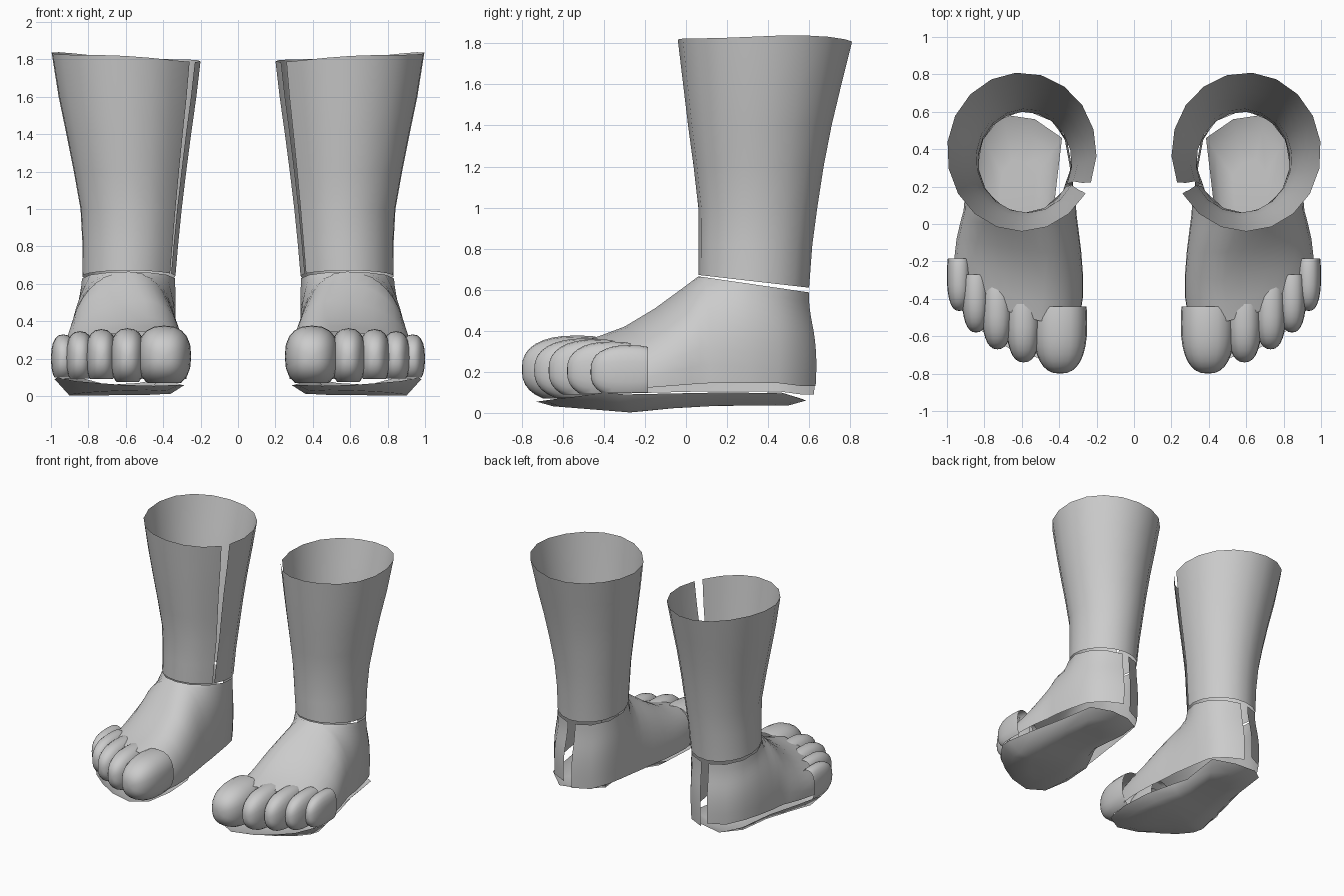
import bpy, bmesh, math
from mathutils import Vector

if "Cube" in bpy.data.objects:
    bpy.data.objects.remove(bpy.data.objects["Cube"])

grey = bpy.data.materials.new("clay_grey")
grey.diffuse_color = (0.6, 0.6, 0.6, 1)
grey.use_nodes = True
grey.node_tree.nodes["Principled BSDF"].inputs["Base Color"].default_value = grey.diffuse_color


def finish(bm, name, face_down=False):
    """Turn a bmesh into a smooth object, mirrored to the other side."""
    bmesh.ops.remove_doubles(bm, verts=bm.verts, dist=0.0005)
    bmesh.ops.recalc_face_normals(bm, faces=bm.faces)
    if face_down and sum(f.normal.z * f.calc_area() for f in bm.faces) > 0:
        bmesh.ops.reverse_faces(bm, faces=bm.faces)
    for f in bm.faces:
        f.smooth = True
    me = bpy.data.meshes.new(name)
    bm.to_mesh(me)
    bm.free()
    me.materials.append(grey)
    ob = bpy.data.objects.new(name, me)
    bpy.context.collection.objects.link(ob)
    mirror = ob.modifiers.new("other_side", 'MIRROR')
    mirror.use_mirror_merge = False
    return ob


def loft(bm, rows, closed=False):
    """Bridge rows of points with quads."""
    vs = [[bm.verts.new(p) for p in row] for row in rows]
    for a, b in zip(vs, vs[1:]):
        n = len(a)
        for i in range(n if closed else n - 1):
            j = (i + 1) % n
            bm.faces.new((a[i], a[j], b[j], b[i]))
    return vs


# Leg: flared open tube with a narrow slit on the inner side
LEVELS = [  # z, centre x, centre y, radius x, radius y, slit half angle
    (0.64, 0.583, 0.330, 0.250, 0.270, 1.5),
    (0.82, 0.576, 0.338, 0.258, 0.278, 1.8),
    (1.00, 0.572, 0.350, 0.272, 0.290, 2.2),
    (1.20, 0.578, 0.354, 0.302, 0.317, 2.8),
    (1.40, 0.585, 0.360, 0.335, 0.350, 3.4),
    (1.60, 0.592, 0.372, 0.370, 0.386, 4.0),
    (1.81, 0.600, 0.385, 0.400, 0.425, 4.5)]
SEG = 18
rows = []
for k, (z, cx, cy, rx, ry, gap) in enumerate(LEVELS):
    row = []
    for i in range(SEG + 1):
        a = math.radians(207 + gap + (360 - 2 * gap) * i / SEG)
        x, y = cx + rx * math.cos(a), cy + ry * math.sin(a)
        zz = z
        if k == 0:                      # lower rim drops towards the back
            zz = 0.672 - 0.115 * (y - 0.06)
        elif k == len(LEVELS) - 1:      # slightly wavy upper rim
            zz = 1.79 + 0.045 * (x - 0.2) / 0.8 + 0.006 * math.sin(3 * a)
        row.append((x, y, zz))
    rows.append(row)
bm = bmesh.new()
loft(bm, rows)
finish(bm, "leg")

# Foot shell: curved ribs from the instep crest and ankle rim to the lower edge
CREST = [(0.50, -0.52, 0.345), (0.49, -0.42, 0.375), (0.48, -0.30, 0.42),
         (0.50, -0.15, 0.51), (0.55, -0.02, 0.605), (0.585, 0.06, 0.665)]
INNER = [(0.27, -0.50), (0.255, -0.40), (0.255, -0.28),
         (0.265, -0.15), (0.28, -0.03), (0.29, 0.05)]
OUTER = [(0.965, -0.38), (0.99, -0.31), (0.985, -0.20),
         (0.97, -0.08), (0.945, 0.02), (0.93, 0.07)]
HEEL_IN = [(245, 0.295, 0.11), (215, 0.31, 0.20), (185, 0.33, 0.33),
           (155, 0.355, 0.46), (125, 0.43, 0.575), (97, 0.565, 0.640)]
HEEL_OUT = [(-65, 0.925, 0.12), (-35, 0.915, 0.20), (-5, 0.89, 0.32),
            (25, 0.85, 0.46), (55, 0.76, 0.585), (83, 0.63, 0.648)]


def rib(top, low, spread, steps=10):
    """Bezier rib; spread is how far it runs outwards before dropping."""
    t0, p3 = Vector(top), Vector(low)
    dz = t0.z - p3.z
    p1 = t0 + Vector(((p3.x - t0.x) * spread, (p3.y - t0.y) * spread,
                      -0.35 * dz * (1 - spread / 0.6)))
    p2 = p3 + Vector((0, 0, 0.6 * dz))
    p3.x += (0.6 - p3.x) * 0.06
    p3.y += (0.1 - p3.y) * 0.03
    pts = []
    for i in range(steps + 1):
        t = i / steps
        u = 1 - t
        pts.append(t0 * u**3 + p1 * 3 * u * u * t + p2 * 3 * u * t * t + p3 * t**3)
    return pts


bm = bmesh.new()
for edge, heel, z_front, z_back in ((INNER, HEEL_IN, 0.09, 0.105),
                                    (OUTER, HEEL_OUT, 0.10, 0.145)):
    ribs = []
    for c, (x, y) in zip(CREST, edge):
        ribs.append(rib(c, (x, y, z_front + (z_back - z_front) * (y + 0.5) / 0.6), 0.6))
    for k, (deg, x, y) in enumerate(heel):
        a = math.radians(deg)
        tx, ty = 0.585 + 0.25 * math.cos(a), 0.33 + 0.27 * math.sin(a)
        low_z = z_back - (0.015 if k > 3 else 0)
        ribs.append(rib((tx, ty, 0.665 - 0.145 * (ty - 0.06)), (x, y, low_z),
                        max(0.0, 0.45 - 0.15 * k)))
    loft(bm, ribs)
finish(bm, "foot_shell")

# Toes: rounded, open underneath and where they enter the foot
TOES = [  # name, x, tip y, half width, length, centre z, half height, cut z
    ("big_toe", 0.395, -0.80, 0.145, 0.27, 0.212, 0.165, 0.07),
    ("second_toe", 0.590, -0.74, 0.096, 0.26, 0.208, 0.155, 0.075),
    ("third_toe", 0.730, -0.67, 0.086, 0.24, 0.208, 0.150, 0.09),
    ("fourth_toe", 0.845, -0.58, 0.076, 0.22, 0.205, 0.142, 0.095),
    ("little_toe", 0.934, -0.465, 0.066, 0.19, 0.200, 0.130, 0.10)]
for name, x, tip, w, length, cz, h, cut in TOES:
    bm = bmesh.new()
    bmesh.ops.create_uvsphere(bm, u_segments=20, v_segments=16, radius=1)
    cy = tip + length
    for v in bm.verts:
        px, py, pz = (math.copysign(abs(c)**0.82, c) for c in (v.co.x, v.co.z, v.co.y))
        v.co = (x + w * px, cy + length * py, cz + h * pz)
    for co, no in (((0, 0, cut), (0, 0, -1)), ((0, cy + 0.09, 0), (0, 1, 0))):
        bmesh.ops.bisect_plane(bm, geom=bm.verts[:] + bm.edges[:] + bm.faces[:],
                               plane_co=co, plane_no=no, clear_outer=True)
    finish(bm, name)

# Sole: shallow dish set loosely inside the lower edge of the foot
RIM = [(0.32, -0.66, 0.06), (0.285, -0.45, 0.06), (0.30, -0.20, 0.06),
       (0.39, 0.00, 0.09), (0.425, 0.12, 0.09), (0.385, 0.46, 0.10),
       (0.53, 0.56, 0.07), (0.70, 0.585, 0.06), (0.83, 0.48, 0.095),
       (0.87, 0.20, 0.10), (0.93, -0.05, 0.095), (0.98, -0.30, 0.09),
       (0.965, -0.40, 0.10), (0.87, -0.53, 0.08), (0.75, -0.62, 0.07),
       (0.62, -0.69, 0.06), (0.45, -0.73, 0.055)]


def floor_z(y):
    if y < -0.27:
        return 0.002 + (-0.27 - y) * 0.08
    return min(0.002 + (y + 0.27) * 0.1, 0.035)


def inset(s):
    pts = [(0.62 + (x - 0.62) * s, -0.1 + (y + 0.1) * (0.4 + 0.6 * s)) for x, y, _ in RIM]
    return [(x, y, floor_z(y)) for x, y in pts]


bm = bmesh.new()
vs = loft(bm, [RIM, inset(0.78), inset(0.4)], closed=True)
bm.faces.new(vs[-1])
bmesh.ops.triangulate(bm, faces=[f for f in bm.faces if len(f.verts) > 4])
finish(bm, "sole", face_down=True)
